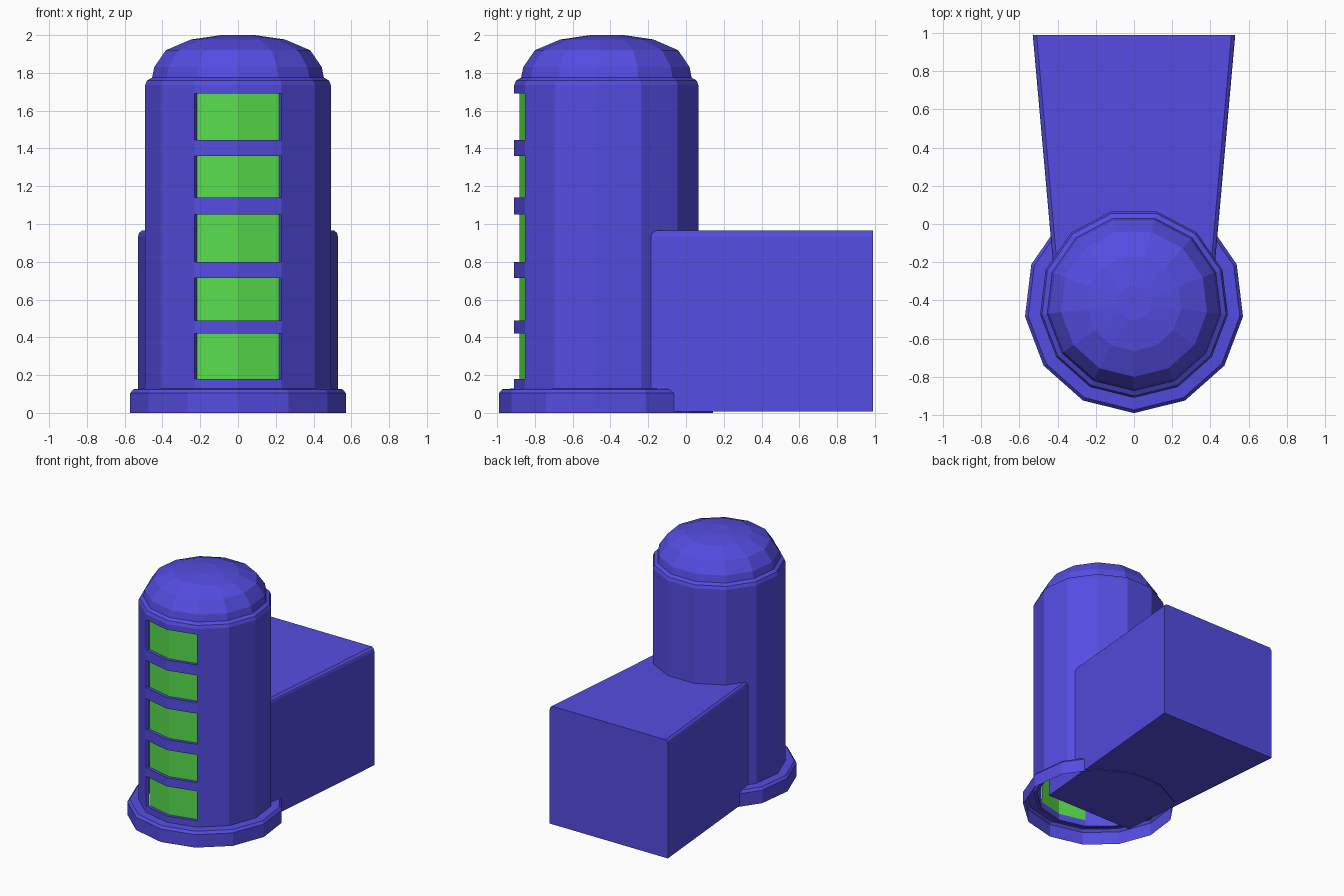
import bpy, math

cube = bpy.data.objects.get("Cube")
if cube:
    bpy.data.objects.remove(cube, do_unlink=True)

SIDES = 13
CENTRE_Y = -0.415
RADIUS = 0.495


def make_material(name, rgb):
    mat = bpy.data.materials.new(name)
    mat.use_nodes = True
    mat.diffuse_color = (*rgb, 1)
    mat.node_tree.nodes["Principled BSDF"].inputs["Base Color"].default_value = (*rgb, 1)
    return mat


blue = make_material("violet blue", (0.089, 0.073, 0.76))
green = make_material("leaf green", (0.095, 0.72, 0.072))


def make_object(name, verts, faces, mat):
    mesh = bpy.data.meshes.new(name)
    mesh.from_pydata(verts, [], faces)
    mesh.validate()
    mesh.materials.append(mat)
    obj = bpy.data.objects.new(name, mesh)
    bpy.context.collection.objects.link(obj)
    return obj


def revolve(name, profile, mat, first=0, steps=SIDES, skip=None, cap=False):
    """Turn (radius, height) points about the tower axis; a corner faces the front."""
    closed = steps == SIDES
    cols = steps if closed else steps + 1
    verts, faces = [], []
    for r, z in profile:
        for k in range(cols):
            a = -math.pi / 2 + math.tau * (first + k) / SIDES
            verts.append((r * math.cos(a), CENTRE_Y + r * math.sin(a), z))
    for level in range(len(profile) - 1):
        for k in range(steps):
            if skip and skip(level, k):
                continue
            n = (k + 1) % cols
            lo, hi = level * cols, (level + 1) * cols
            faces.append((lo + k, lo + n, hi + n, hi + k))
    if cap:
        top = (len(profile) - 1) * cols
        faces.append(tuple(range(top, top + cols)))
    return make_object(name, verts, faces, mat)


# Tower wall: the two front sides are opened for each window
windows = [(0.18, 0.42), (0.49, 0.715), (0.80, 1.05), (1.14, 1.36), (1.445, 1.69)]
levels = [0.1] + [z for pair in windows for z in pair] + [1.735]
tower = revolve("tower_wall", [(RADIUS, z) for z in levels], blue,
                skip=lambda level, k: level % 2 == 1 and k in (0, SIDES - 1))
shell = tower.modifiers.new("wall thickness", 'SOLIDIFY')
shell.thickness = 0.025
shell.offset = -1
shell.use_even_offset = True

# Glass strip just behind the openings
revolve("window_glass", [(0.466, 0.15), (0.466, 1.72)], green, first=-1, steps=2)

# Stepped faceted dome
revolve("dome", [(RADIUS, 1.735), (0.485, 1.76), (0.458, 1.775), (0.447, 1.83),
                 (0.385, 1.92), (0.25, 1.977), (0.09, 2.0)], blue, cap=True)

# Flared foot ring, open underneath
revolve("foot_ring", [(0.575, 0), (0.575, 0.105), (0.558, 0.125), (RADIUS - 0.01, 0.13)], blue)


# Rear block: widens to the back, softened along its upper side edges
def section(y, half):
    right = [(half, 0.008), (half, 0.93), (half - 0.006, 0.953), (half - 0.02, 0.965)]
    outline = right + [(-x, z) for x, z in reversed(right)]
    return [(x, y, z) for x, z in outline]


front, back = section(-0.53, 0.395), section(0.99, 0.53)
n = len(front)
sides = [(i, n + i, n + (i + 1) % n, (i + 1) % n) for i in range(n)]
make_object("rear_block", front + back,
            sides + [tuple(range(n)), tuple(reversed(range(n, 2 * n)))], blue)
